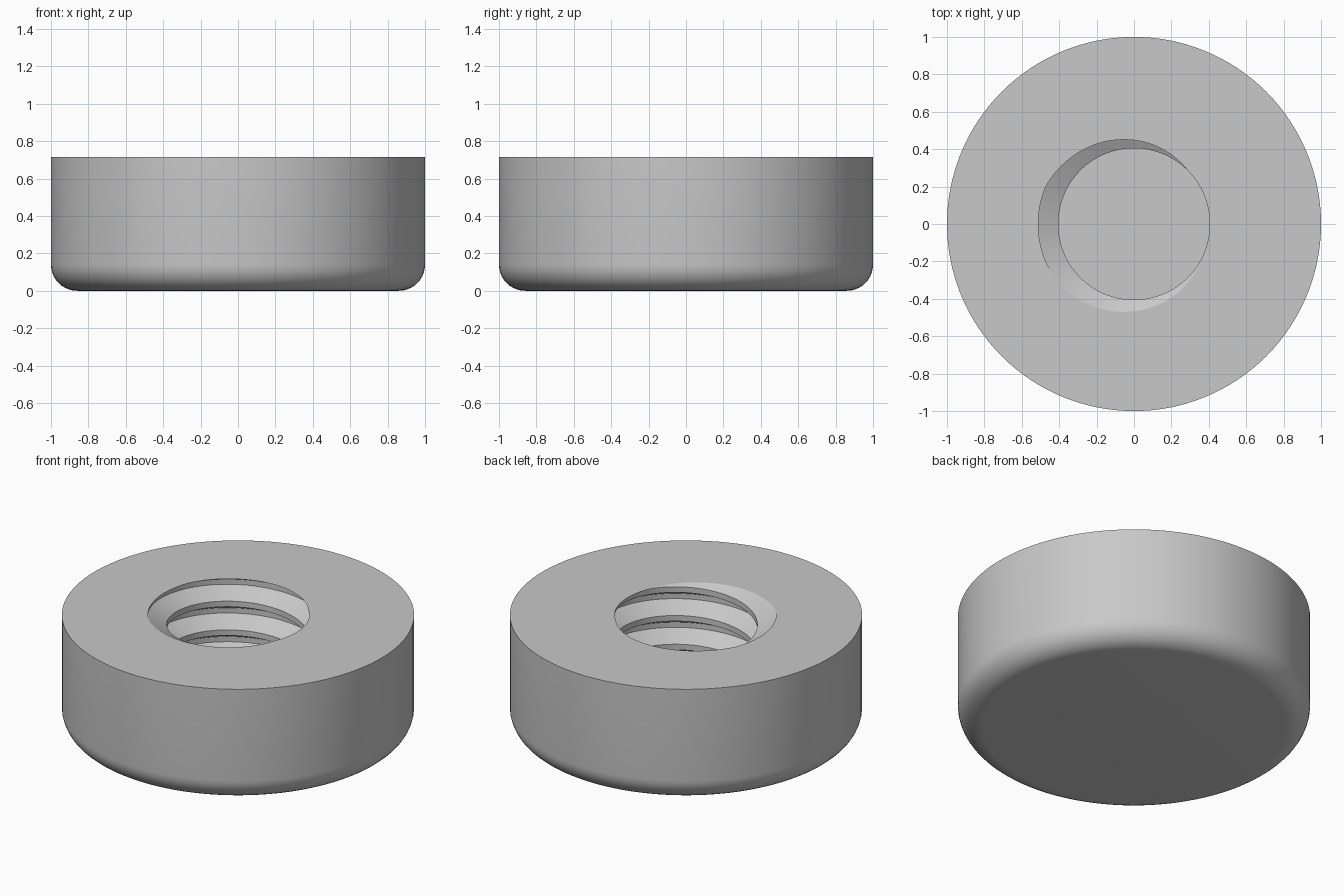
import bpy
import bmesh
from math import sin, cos, pi, radians

cube = bpy.data.objects.get("Cube")
if cube:
    bpy.data.objects.remove(cube, do_unlink=True)

SEGMENTS = 128
HEIGHT, FLOOR, FILLET = 0.715, 0.14, 0.14
MINOR, MAJOR, PITCH = 0.405, 0.512, 0.18
START = radians(190)      # where the thread root meets the top face

grey = bpy.data.materials.new("plain grey")
grey.use_nodes = True
colour = (0.58, 0.58, 0.58, 1)
grey.diffuse_color = colour
grey.node_tree.nodes["Principled BSDF"].inputs["Base Color"].default_value = colour

bm = bmesh.new()


def skin(rows):
    """Join neighbouring rows of vertices with quads."""
    for a, b in zip(rows, rows[1:]):
        for i in range(len(a) - 1):
            bm.faces.new((a[i], a[i + 1], b[i + 1], b[i]))


def rim(z):
    """Open edges lying at one height."""
    return [e for e in bm.edges if e.is_boundary
            and all(abs(v.co.z - z) < 1e-4 for v in e.verts)]


# Threaded bore: a trapezoid thread profile swept along a right-hand helix
thread = [(-0.4025, MINOR), (-0.09, MAJOR), (0.09, MAJOR), (0.4025, MINOR)]
rows = []
for i in range(SEGMENTS + 1):
    t = 2 * pi * i / SEGMENTS
    lift = HEIGHT + PITCH * (t - START) / (2 * pi)
    rows.append([bm.verts.new((r * cos(t), r * sin(t), lift + (turn + dz) * PITCH))
                 for turn in range(-5, 3) for dz, r in thread])
skin(rows)
bmesh.ops.remove_doubles(bm, verts=bm.verts[:], dist=1e-5)

# Trim the bore at the top face and at the floor
for z, up in ((HEIGHT, 1), (FLOOR, -1)):
    bmesh.ops.bisect_plane(bm, geom=bm.verts[:] + bm.edges[:] + bm.faces[:], dist=1e-6,
                           plane_co=(0, 0, z), plane_no=(0, 0, up), clear_outer=True)
bmesh.ops.triangle_fill(bm, edges=rim(FLOOR), use_beauty=True, normal=(0, 0, 1))

# Outer wall with a rounded lower edge
profile = [(1, HEIGHT)]
for i in range(11):
    a = pi / 2 * i / 10
    profile.append((1 - FILLET + FILLET * cos(a), FILLET - FILLET * sin(a)))
rings = []
for r, z in profile:
    ring = [bm.verts.new((r * cos(2 * pi * i / SEGMENTS), r * sin(2 * pi * i / SEGMENTS), z))
            for i in range(SEGMENTS)]
    rings.append(ring + ring[:1])
skin(rings)

# Flat underside and ring-shaped top face
bm.faces.new(rings[-1][:-1])
bmesh.ops.triangle_fill(bm, edges=rim(HEIGHT), use_beauty=True, normal=(0, 0, 1))
bmesh.ops.recalc_face_normals(bm, faces=bm.faces[:])

mesh = bpy.data.meshes.new("threaded_cap")
bm.to_mesh(mesh)
bm.free()
mesh.materials.append(grey)
cap = bpy.data.objects.new("threaded_cap", mesh)
bpy.context.collection.objects.link(cap)

bpy.ops.object.select_all(action="DESELECT")
cap.select_set(True)
bpy.context.view_layer.objects.active = cap
bpy.ops.object.shade_smooth_by_angle(angle=radians(22))
